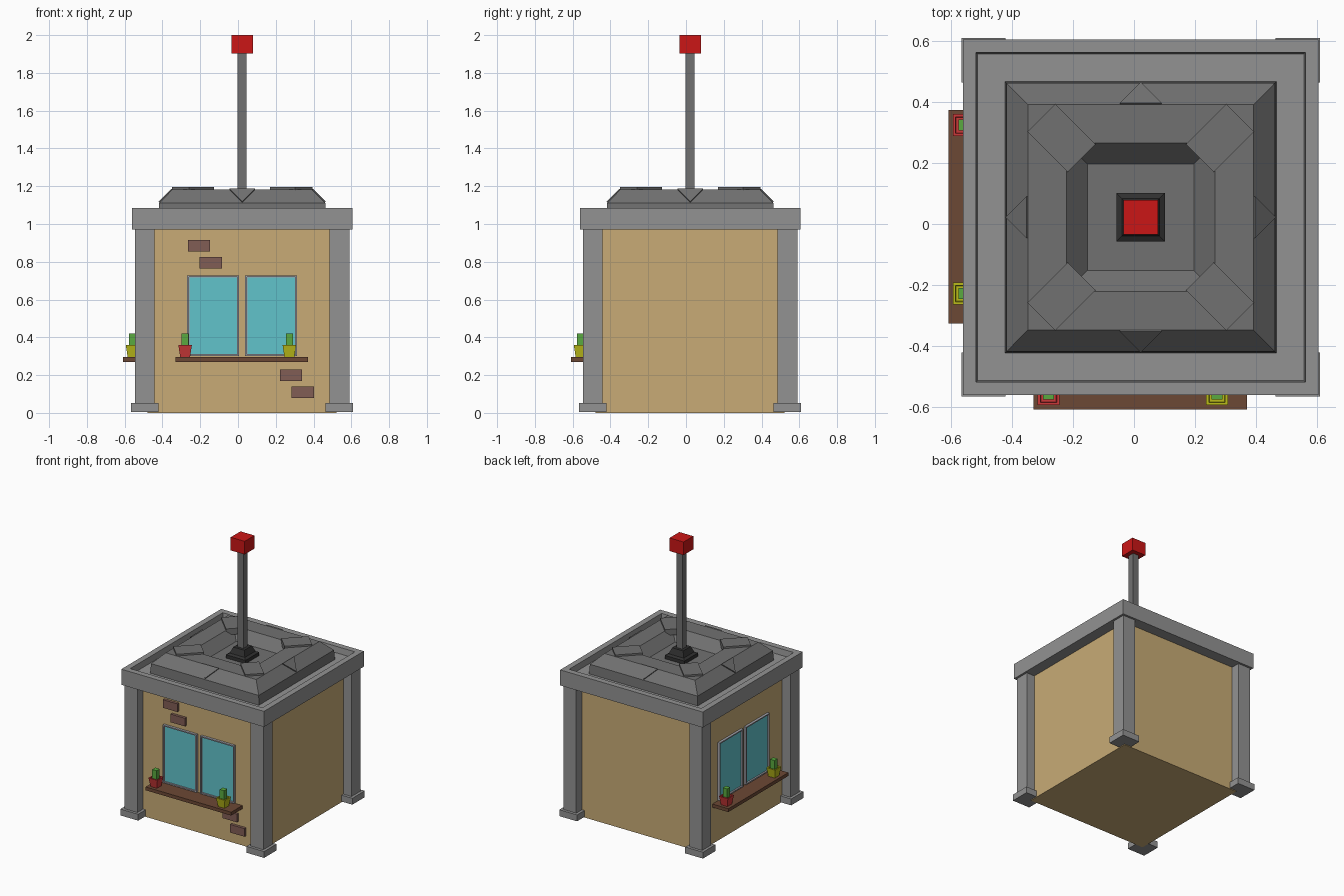
import bpy, bmesh, math
from mathutils import Matrix, Vector

if "Cube" in bpy.data.objects:
    bpy.data.objects.remove(bpy.data.objects["Cube"])

CENTRE = Matrix.Translation((0.022, 0.022, 0))


def turn(k):
    return CENTRE @ Matrix.Rotation(-math.pi / 2 * k, 4, 'Z')


def material(name, rgb):
    m = bpy.data.materials.new(name)
    m.diffuse_color = (*rgb, 1)
    m.use_nodes = True
    m.node_tree.nodes["Principled BSDF"].inputs["Base Color"].default_value = m.diffuse_color
    return m


STONE = material("stone", (0.29, 0.29, 0.29))
SLATE = material("slate", (0.165, 0.165, 0.165))
DARK = material("dark_metal", (0.03, 0.03, 0.03))
TAN = material("plaster", (0.58, 0.41, 0.18))
BRICK = material("brick", (0.22, 0.11, 0.09))
WOOD = material("wood", (0.15, 0.065, 0.035))
GLASS = material("glass", (0.12, 0.55, 0.6))
FRAME = material("frame", (0.38, 0.38, 0.42))
RED = material("red", (0.6, 0.008, 0.008))
POT_RED = material("pot_red", (0.6, 0.04, 0.04))
POT_YELLOW = material("pot_yellow", (0.5, 0.5, 0.01))
GREEN = material("green", (0.1, 0.4, 0.05))


def finish(name, bm, mat, matrix):
    bmesh.ops.recalc_face_normals(bm, faces=bm.faces)
    mesh = bpy.data.meshes.new(name)
    bm.to_mesh(mesh)
    bm.free()
    mesh.transform(matrix)
    mesh.materials.append(mat)
    ob = bpy.data.objects.new(name, mesh)
    bpy.context.collection.objects.link(ob)
    return ob


def loft(name, profile, mat, matrix=CENTRE, x=0, y=0):
    """Stack square rings of (half width, z) and cap both ends."""
    bm = bmesh.new()
    rings = [[bm.verts.new((x + h * sx, y + h * sy, z))
              for sx, sy in ((-1, -1), (1, -1), (1, 1), (-1, 1))] for h, z in profile]
    for a, b in zip(rings, rings[1:]):
        for i in range(4):
            j = (i + 1) % 4
            bm.faces.new((a[i], a[j], b[j], b[i]))
    bm.faces.new(rings[0])
    bm.faces.new(rings[-1])
    return finish(name, bm, mat, matrix)


def box(name, lo, hi, mat, matrix=CENTRE, inset=0, depth=0):
    """Box between two corners; inset sinks a panel into its -y face."""
    bm = bmesh.new()
    bmesh.ops.create_cube(bm, size=1)
    lo, hi = Vector(lo), Vector(hi)
    for v in bm.verts:
        v.co = Vector(lo[i] + (v.co[i] + 0.5) * (hi[i] - lo[i]) for i in range(3))
    if inset:
        bm.normal_update()
        face = next(f for f in bm.faces if f.normal.y < -0.9)
        bmesh.ops.inset_individual(bm, faces=[face], thickness=inset)
        moved = bmesh.ops.extrude_discrete_faces(bm, faces=[face])["faces"][0]
        bmesh.ops.translate(bm, verts=moved.verts, vec=(0, depth, 0))
    return finish(name, bm, mat, matrix)


# Walls, corner pillars and their feet
loft("walls", [(0.5, 0), (0.5, 1.0)], TAN)
for k in range(4):
    loft("corner_pillar", [(0.052, 0.04), (0.052, 0.98)], STONE, turn(k), -0.515, -0.515)
    loft("pillar_foot", [(0.0725, 0.005), (0.0725, 0.052)], STONE, turn(k), -0.515, -0.515)

# Roof tray with raised rim
loft("roof_rim", [(0.583, 0.97), (0.583, 1.085), (0.54, 1.085), (0.535, 1.04)], STONE)

# Raised roof ring with a sunken middle
loft("roof_mound", [(0.445, 1.03), (0.44, 1.11), (0.37, 1.182), (0.243, 1.182),
                    (0.175, 1.11)], SLATE)

# Diagonal slabs on the ring corners, triangular slabs on the slopes
for k in range(4):
    diagonal = turn(k) @ Matrix.Rotation(math.pi / 4, 4, 'Z')
    box("corner_slab", (0.274, -0.064, 1.15), (0.461, 0.064, 1.195), SLATE, diagonal)
    bm = bmesh.new()
    out, back = Vector((0, -0.007, 0.007)), Vector((0, 0.01, -0.01))
    corners = [Vector(p) for p in ((-0.068, -0.368, 1.18), (0.068, -0.368, 1.18), (0, -0.436, 1.112))]
    top = [bm.verts.new(p + out) for p in corners]
    low = [bm.verts.new(p + back) for p in corners]
    bm.faces.new(top)
    bm.faces.new(low)
    for i in range(3):
        j = (i + 1) % 3
        bm.faces.new((top[i], top[j], low[j], low[i]))
    finish("slope_slab", bm, SLATE, turn(k))

# Antenna
loft("antenna_base", [(0.08, 1.1), (0.08, 1.135), (0.062, 1.145), (0.045, 1.187)], DARK)
loft("antenna_pole", [(0.024, 1.15), (0.024, 1.91)], SLATE)
loft("antenna_light", [(0.057, 1.903), (0.057, 2.0)], RED)

# Window pairs with sill and potted plants, on the front and the left side
for k in range(2):
    m = turn(k)
    for x in (-0.291, 0.016):
        box("window_frame", (x, -0.518, 0.3), (x + 0.275, -0.49, 0.727), FRAME, m, 0.012, 0.012)
        box("window_glass", (x + 0.011, -0.508, 0.311), (x + 0.264, -0.495, 0.716), GLASS, m)
    box("window_sill", (-0.352, -0.63, 0.27), (0.348, -0.49, 0.295), WOOD, m)
    for x, mat in ((-0.302, POT_RED), (0.25, POT_YELLOW)):
        loft("flower_pot", [(0.026, 0.295), (0.036, 0.36), (0.027, 0.36), (0.025, 0.345)],
             mat, m, x, -0.58)
        loft("plant", [(0.018, 0.34), (0.018, 0.42)], GREEN, m, x, -0.58)

# Exposed bricks on the front wall
for x, z in ((-0.287, 0.855), (-0.225, 0.765), (0.2, 0.17), (0.262, 0.08)):
    box("brick", (x, -0.52, z), (x + 0.118, -0.49, z + 0.06), BRICK)
